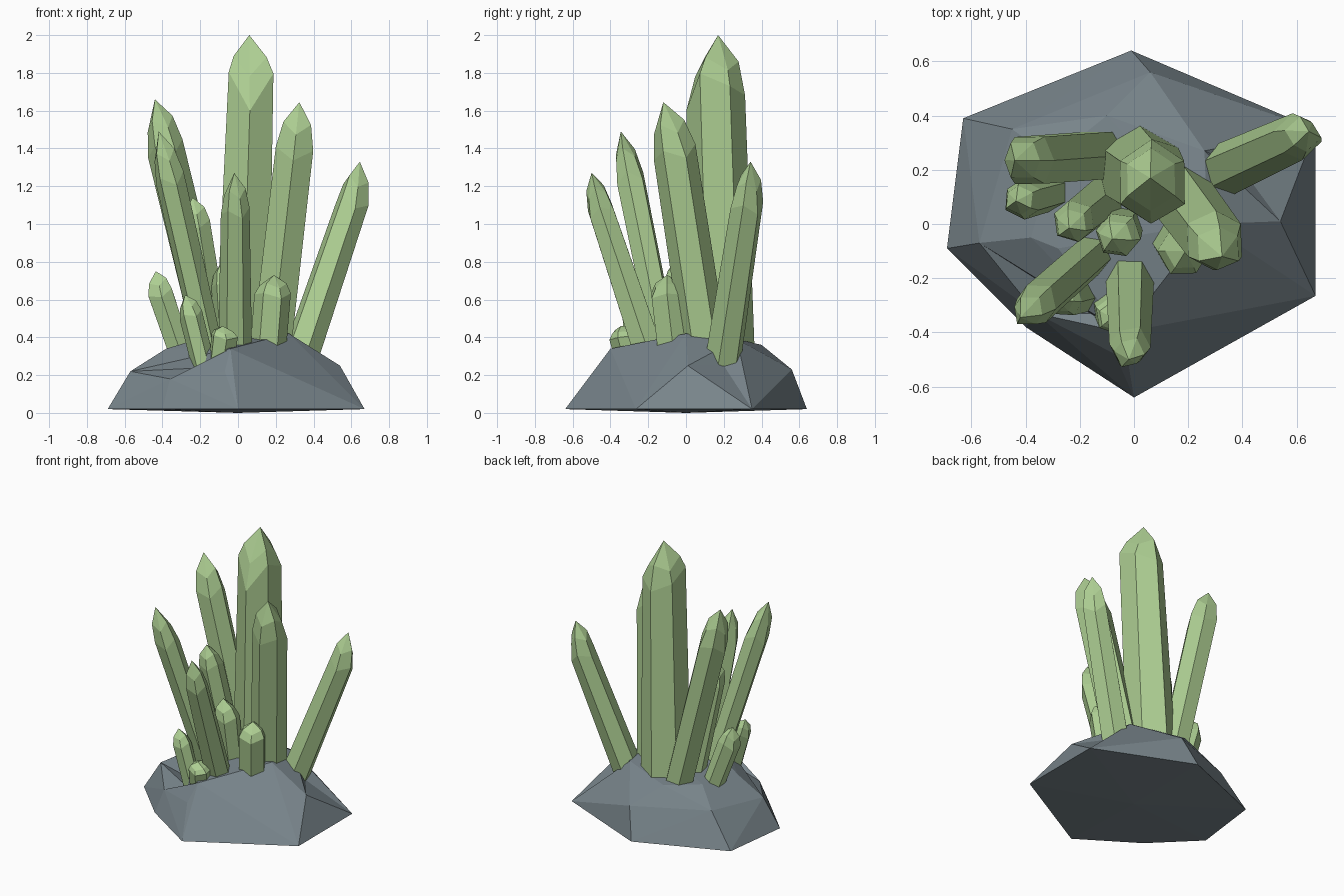
import bpy, bmesh, math
from mathutils import Vector
from mathutils.geometry import intersect_point_tri_2d

cube = bpy.data.objects.get("Cube")
if cube:
    bpy.data.objects.remove(cube)


def material(name, rgb):
    mat = bpy.data.materials.new(name)
    mat.use_nodes = True
    mat.diffuse_color = (*rgb, 1)
    mat.node_tree.nodes["Principled BSDF"].inputs["Base Color"].default_value = (*rgb, 1)
    return mat


green = material("pale_green", (0.42, 0.62, 0.29))
slate = material("slate_grey", (0.19, 0.235, 0.26))


def add_object(name, bm, mat):
    bmesh.ops.recalc_face_normals(bm, faces=bm.faces)
    mesh = bpy.data.meshes.new(name)
    bm.to_mesh(mesh)
    bm.free()
    mesh.materials.append(mat)
    obj = bpy.data.objects.new(name, mesh)
    bpy.context.collection.objects.link(obj)
    return obj


def crystal(name, base, shoulder, tip, r_base, r_top, turn=0, squash=1, rise=0):
    """Leaning six-sided prism with a faceted two-step point.

    squash narrows the top sideways; rise lifts its side corners."""
    base, shoulder, tip = Vector(base), Vector(shoulder), Vector(tip)
    axis = (shoulder - base).normalized()
    u = Vector((0, 1, 0))
    u = (u - axis * u.dot(axis)).normalized()
    v = axis.cross(u)
    point_length = (tip - shoulder).length
    bm = bmesh.new()
    rings = []
    stations = [(base, r_base, 1, 0), (shoulder, r_top, squash, rise),
                (shoulder.lerp(tip, 0.5), r_top * 0.74, squash, rise / 4)]
    for level, (centre, radius, narrow, raised) in enumerate(stations):
        ring = []
        for i in range(6):
            a = math.radians(turn) + math.tau * i / 6
            # alternate corners sit higher, giving an irregular shoulder
            lift = point_length * 0.1 * (-1) ** i if level else 0
            lift += raised * math.sin(a) ** 2
            ring.append(bm.verts.new(
                centre + radius * (u * math.cos(a) + v * narrow * math.sin(a)) + axis * lift))
        rings.append(ring)
    point = bm.verts.new(tip)
    bm.faces.new(rings[0])
    for i in range(6):
        j = (i + 1) % 6
        for low, high in zip(rings, rings[1:]):
            bm.faces.new((low[i], low[j], high[j], high[i]))
        bm.faces.new((rings[-1][i], rings[-1][j], point))
    add_object(name, bm, green)


def dent(bm, point):
    """Push a hollow into the upper facet lying over the point."""
    bm.normal_update()
    for face in bm.faces:
        if face.normal.z > 0 and intersect_point_tri_2d(
                Vector(point[:2]), *(v.co.xy for v in face.verts)):
            bmesh.ops.poke(bm, faces=[face])["verts"][0].co = point
            return


# Faceted rock: hull over a foot ring, a flank ring and a crown
foot = [(0, -.64), (.67, -.265), (.67, .35), (-.01, .64), (-.63, .39), (-.69, -.09), (-.4, -.38)]
flank = [(.54, .01, .25), (.06, .56, .23), (-.07, -.48, .22), (-.57, -.07, .22),
         (-.36, -.33, .18), (-.45, .35, .25)]
crown = [(.27, 0, .42), (-.04, -.4, .34), (-.1, .4, .36), (.26, .27, .39),
         (-.38, -.05, .34), (-.28, -.09, .37), (-.3, .24, .36)]
bm = bmesh.new()
for p in [(x, y, .02) for x, y in foot] + flank + crown + [(0, 0, 0)]:
    bm.verts.new(p)
bmesh.ops.convex_hull(bm, input=bm.verts)
bmesh.ops.delete(bm, geom=[v for v in bm.verts if not v.link_faces], context="VERTS")
bmesh.ops.recalc_face_normals(bm, faces=bm.faces)
# Hollows where the outer crystals are rooted
dent(bm, (-.16, -.33, .24))
dent(bm, (.4, .2, .25))
add_object("rock_base", bm, slate)

# Tall crystals
crystal("main_crystal", (.02, .2, .28), (.064, .157, 1.64), (.06, .17, 2), .165, .157, 0, .87, .17)
crystal("left_front_tall_crystal", (.17, .11, .28), (.297, -.06, 1.38), (.325, -.12, 1.645), .12, .115)
crystal("left_outer_crystal", (.3, .185, .21), (.603, .322, 1.1), (.645, .342, 1.33), .1, .087, 15)
crystal("right_back_tall_crystal", (-.11, .255, .28), (-.385, .235, 1.4), (-.44, .235, 1.66), .1, .1, 30)
crystal("right_front_tall_crystal", (-.14, -.1, .28), (-.36, -.295, 1.24), (-.42, -.345, 1.49), .075, .08, 20)
crystal("front_crystal", (-.015, -.185, .28), (-.015, -.45, 1.07), (-.02, -.5, 1.27), .09, .076, 30)
crystal("right_middle_crystal", (-.11, .1, .28), (-.222, .01, 1), (-.24, -.015, 1.14), .085, .08, 10)

# Short crystals
crystal("right_short_crystal", (-.28, .125, .25), (-.41, .09, .63), (-.435, .085, .75), .07, .075)
crystal("right_front_short_crystal", (-.17, -.26, .2), (-.25, -.28, .52), (-.28, -.28, .625), .062, .063, 25)
crystal("front_stub_crystal", (-.1, -.285, .2), (-.07, -.335, .41), (-.08, -.345, .46), .065, .075, 10)
crystal("left_short_crystal", (.155, -.06, .28), (.183, -.1, .63), (.19, -.1, .73), .095, .096, 30)
crystal("centre_short_crystal", (-.04, 0, .28), (-.058, -.04, .68), (-.08, -.055, .81), .075, .085, 20)
